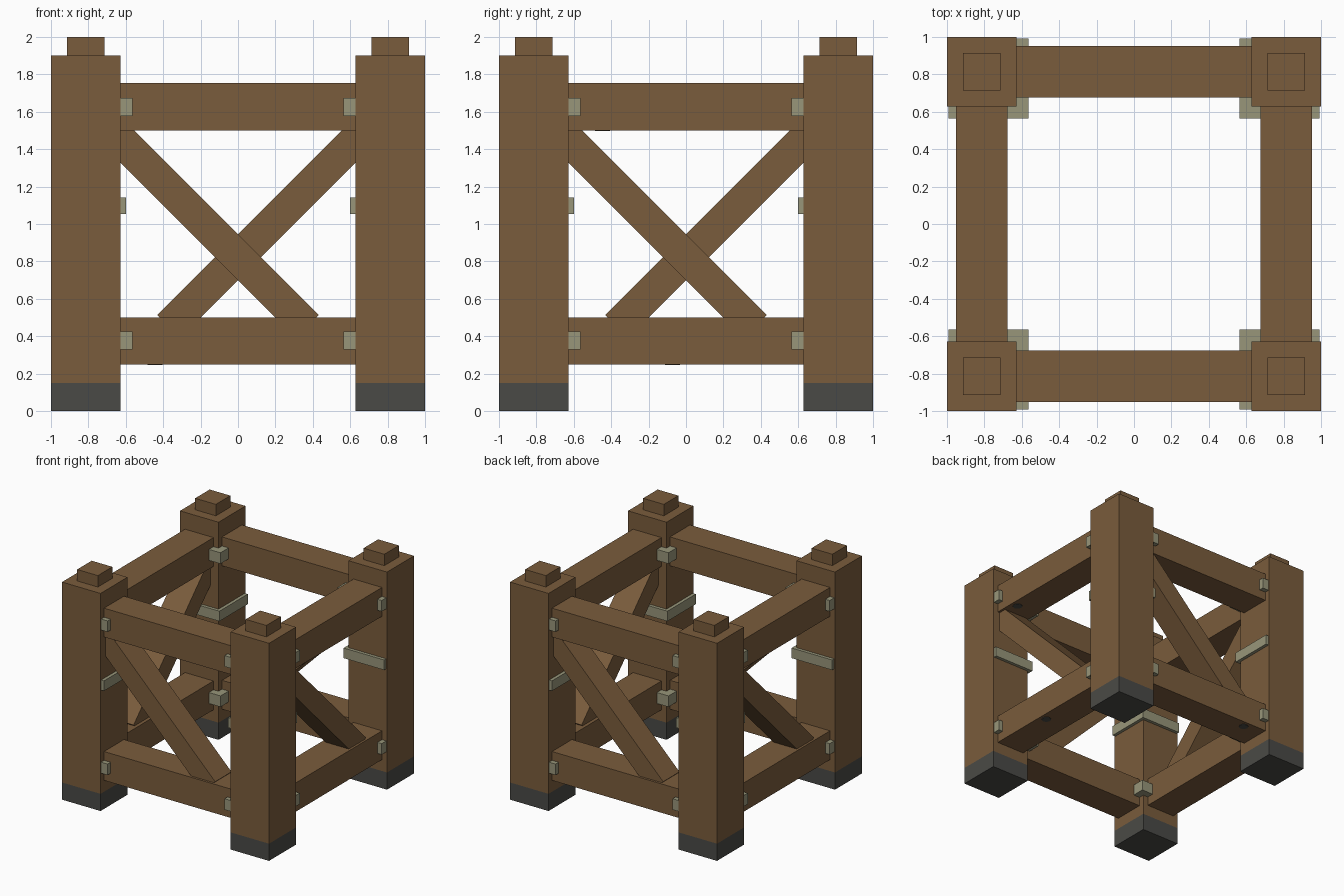
import bpy, bmesh, math
from mathutils import Matrix, Vector

cube = bpy.data.objects.get("Cube")
if cube:
    bpy.data.objects.remove(cube, do_unlink=True)


def material(name, rgb):
    """Flat material from 0-255 sRGB values."""
    lin = [((c / 255 + 0.055) / 1.055) ** 2.4 for c in rgb] + [1.0]
    m = bpy.data.materials.new(name)
    m.use_nodes = True
    m.diffuse_color = lin
    m.node_tree.nodes["Principled BSDF"].inputs["Base Color"].default_value = lin
    return m


WOOD = material("brown wood", (122, 92, 60))
IRON = material("dark iron", (74, 74, 70))
ROPE = material("pale binding", (152, 150, 122))


def finish(name, bm, mat):
    me = bpy.data.meshes.new(name)
    bm.to_mesh(me)
    bm.free()
    me.materials.append(mat)
    ob = bpy.data.objects.new(name, me)
    bpy.context.collection.objects.link(ob)
    return ob


def box(name, center, size, mat, turn=0, tilt=0.0):
    """Box tilted about y, then turned about the model's z axis in quarter turns."""
    bm = bmesh.new()
    bmesh.ops.create_cube(bm, size=1.0)
    bm.transform(Matrix.Rotation(turn * math.pi / 2, 4, 'Z')
                 @ Matrix.Translation(Vector(center))
                 @ Matrix.Rotation(tilt, 4, 'Y')
                 @ Matrix.Diagonal((*size, 1.0)))
    return finish(name, bm, mat)


INNER = 0.628                 # inner face of the posts
MID = (1 + INNER) / 2         # centre line of posts and beams
POST = 1 - INNER

for i, side in enumerate(("front", "right", "back", "left")):
    # corner post with foot and cap block
    box(f"{side}_post", (-MID, -MID, 1.025), (POST, POST, 1.75), WOOD, i)
    box(f"{side}_post_foot", (-MID, -MID, 0.075), (POST, POST, 0.15), IRON, i)
    box(f"{side}_post_cap", (-MID, -MID, 1.95), (0.2, 0.2, 0.1), WOOD, i)

    # bindings round the post at both beams, and a narrower one between
    for level, z in (("lower", 0.376), ("upper", 1.626)):
        box(f"{side}_{level}_binding", (-0.779, -0.779, z), (0.428, 0.428, 0.096), ROPE, i)
    box(f"{side}_middle_binding", (-0.796, -0.796, 1.097), (0.392, 0.392, 0.088), ROPE, i)

    # horizontal beams
    for level, z in (("lower", 0.375), ("upper", 1.627)):
        box(f"{side}_{level}_beam", (0, -MID, z), (2 * INNER + 0.02, 0.275, 0.252), WOOD, i)

    # diagonal brace
    box(f"{side}_brace", (-0.178, -MID - 0.005, 1.0), (1.551, 0.225, 0.174),
        WOOD, i, math.radians(45))

# bolt heads under the beams
for n, pos in enumerate(((0.89, -0.446, 1.501), (0.89, -0.073, 0.249), (-0.443, 0.89, 0.249))):
    bm = bmesh.new()
    bmesh.ops.create_cone(bm, cap_ends=True, segments=8, radius1=0.04, radius2=0.04, depth=0.008,
                          matrix=Matrix.Translation(pos))
    finish(f"bolt_head_{n + 1}", bm, IRON)
